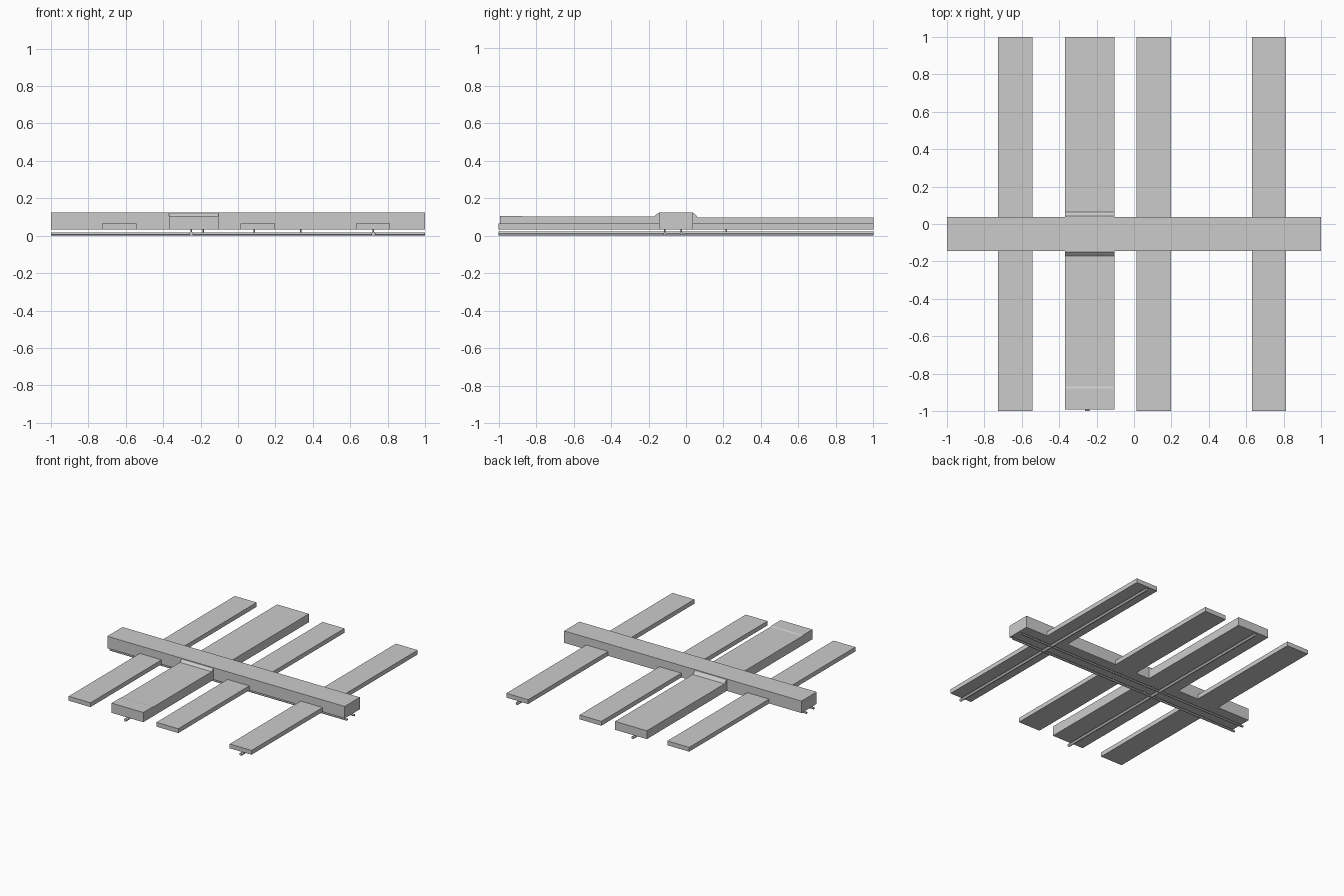
import bpy, bmesh
from mathutils import Vector

if "Cube" in bpy.data.objects:
    bpy.data.objects.remove(bpy.data.objects["Cube"])


def make_object(name, bm):
    bmesh.ops.recalc_face_normals(bm, faces=bm.faces)
    mesh = bpy.data.meshes.new(name)
    bm.to_mesh(mesh)
    bm.free()
    ob = bpy.data.objects.new(name, mesh)
    bpy.context.collection.objects.link(ob)
    return ob


def slab(name, x0, x1, profile):
    """Extrude a closed (y, z) side profile from x0 to x1."""
    bm = bmesh.new()
    face = bm.faces.new([bm.verts.new((x0, y, z)) for y, z in profile])
    out = bmesh.ops.extrude_face_region(bm, geom=[face])
    verts = [v for v in out["geom"] if isinstance(v, bmesh.types.BMVert)]
    bmesh.ops.translate(bm, verts=verts, vec=(x1 - x0, 0, 0))
    return make_object(name, bm)


def box_profile(y0, y1, z0, z1):
    return [(y0, z0), (y1, z0), (y1, z1), (y0, z1)]


def rod(name, a, b, radius, sides=12):
    a, b = Vector(a), Vector(b)
    bpy.ops.mesh.primitive_cylinder_add(vertices=sides, radius=radius,
                                        depth=(b - a).length, location=(a + b) / 2)
    ob = bpy.context.object
    ob.name = name
    ob.rotation_euler = (b - a).to_track_quat('Z', 'Y').to_euler()
    bpy.ops.object.shade_smooth_by_angle()
    return ob


BASE = 0.037

# Long cross beam
slab("cross_beam", -1, 1, box_profile(-0.145, 0.038, BASE, 0.128))

# Thin planks running front to back
for i, (x0, x1) in enumerate([(-0.727, -0.543), (0.013, 0.197), (0.63, 0.814)]):
    slab(f"thin_plank_{i + 1}", x0, x1, box_profile(-1, 1, BASE, 0.07))

# Wide thick plank with sloped shoulders rising to the beam
slab("wide_plank", -0.37, -0.103, [
    (-0.993, BASE), (1, BASE), (1, 0.101), (0.065, 0.101), (0.042, 0.125),
    (-0.15, 0.125), (-0.17, 0.107), (-0.87, 0.107), (-0.88, 0.111), (-0.993, 0.111)])

# Rods below the planks, front to back
for i, x in enumerate([-0.25, 0.724]):
    rod(f"plank_rod_{i + 1}", (x, -1, 0.016), (x, 1, 0.016), 0.011)
    rod(f"plank_rod_pin_{i + 1}", (x, 0.215, 0.016), (x, 0.215, BASE + 0.002), 0.004, 8)

# Rods below the beam, with hanging pins
for i, y in enumerate([-0.113, -0.025]):
    rod(f"beam_rod_{i + 1}", (-1, y, 0.015), (1, y, 0.015), 0.008)
    for j, x in enumerate([-0.187, 0.088, 0.335]):
        rod(f"beam_rod_pin_{i + 1}_{j + 1}", (x, y, 0.015), (x, y, BASE + 0.002), 0.004, 8)

# Settle the lowest part on the floor
bpy.context.view_layer.update()
objects = list(bpy.context.collection.objects)
low = min((ob.matrix_world @ v.co).z for ob in objects for v in ob.data.vertices)
for ob in objects:
    ob.location.z -= low
